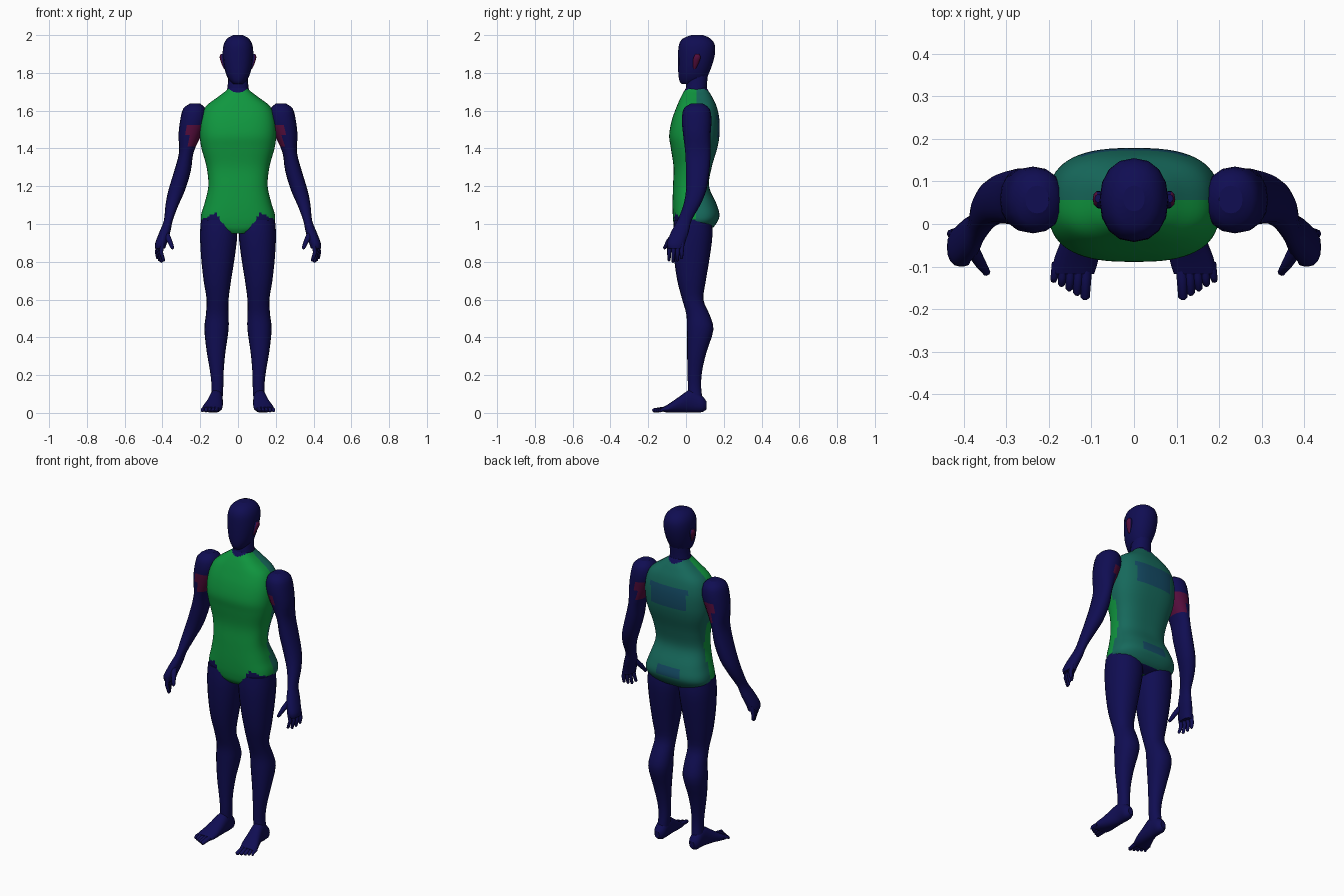
import bpy, bmesh
from math import sin, cos, pi, copysign
from mathutils import Vector

if "Cube" in bpy.data.objects:
    bpy.data.objects.remove(bpy.data.objects["Cube"])


def material(name, rgb):
    mat = bpy.data.materials.new(name)
    mat.use_nodes = True
    mat.diffuse_color = (*rgb, 1)
    mat.node_tree.nodes["Principled BSDF"].inputs["Base Color"].default_value = (*rgb, 1)
    return mat


MATERIALS = [
    material("navy", (.005, .004, .085)),
    material("green", (.005, .31, .05)),
    material("teal", (.008, .14, .105)),
    material("slate_blue", (.007, .07, .13)),
    material("maroon", (.09, .004, .045)),
]
NAVY, GREEN, TEAL, SLATE, MAROON = range(len(MATERIALS))


def smooth_rows(rows, steps):
    """Catmull-Rom interpolation between the given cross-sections."""
    out = []
    for i in range(len(rows) - 1):
        quad = [rows[max(i - 1, 0)], rows[i], rows[i + 1], rows[min(i + 2, len(rows) - 1)]]
        for k in range(steps):
            t = k / steps
            out.append([
                b + t * (c - a + t * (2 * a - 5 * b + 4 * c - d + t * (3 * (b - c) + d - a))) / 2
                for a, b, c, d in zip(*quad)])
    return out + [rows[-1]]


def skin_rings(bm, rings):
    """Join rings of points into a closed tube."""
    loops = [[bm.verts.new(p) for p in ring] for ring in rings]
    n = len(loops[0])
    for low, high in zip(loops, loops[1:]):
        for i in range(n):
            j = (i + 1) % n
            bm.faces.new((low[i], low[j], high[j], high[i]))
    bm.faces.new(loops[0])
    bm.faces.new(loops[-1])


def loft(bm, rows, side=1, sides=16, power=2.2, steps=3, along_y=False):
    """Each row is a position, an x range and a range on the remaining axis."""
    rings = []
    for t, x0, x1, b0, b1 in smooth_rows(rows, steps):
        ring = []
        for i in range(sides):
            c, s = cos(2 * pi * i / sides), sin(2 * pi * i / sides)
            x = (x0 + x1 + (x1 - x0) * copysign(abs(c) ** (2 / power), c)) / 2
            b = (b0 + b1 + (b1 - b0) * copysign(abs(s) ** (2 / power), s)) / 2
            ring.append((side * x, t, b) if along_y else (side * x, b, t))
        rings.append(ring)
    skin_rings(bm, rings)


def centred(rows):
    return [(z, -w, w, y0, y1) for z, w, y0, y1 in rows]


def digit(bm, points, radii, side):
    """Tapered finger or toe along a path."""
    pts = [Vector((side * x, y, z)) for x, y, z in points]
    # rounded tip
    heading = (pts[-1] - pts[-2]).normalized()
    pts.append(pts[-1] + heading * radii[-1] * .6)
    radii = [*radii, radii[-1] * .4]
    rings = []
    for i, p in enumerate(pts):
        d = (pts[min(i + 1, len(pts) - 1)] - pts[max(i - 1, 0)]).normalized()
        u = d.cross(Vector((1, 0, 0))).normalized()
        v = d.cross(u)
        rings.append([p + radii[i] * (u * cos(a * pi / 4) + v * sin(a * pi / 4))
                      for a in range(8)])
    skin_rings(bm, rings)


def finish(bm, name, rule=None):
    bmesh.ops.recalc_face_normals(bm, faces=bm.faces)
    bm.normal_update()
    for f in bm.faces:
        f.smooth = len(f.verts) == 4
        f.material_index = rule(f.calc_center_median(), f.normal) if rule else NAVY
    mesh = bpy.data.meshes.new(name)
    bm.to_mesh(mesh)
    bm.free()
    for mat in MATERIALS:
        mesh.materials.append(mat)
    bpy.context.collection.objects.link(bpy.data.objects.new(name, mesh))


# Torso: suit with green front, teal back and ragged hems
def torso_colour(c, n):
    x = abs(c.x)
    if c.y > .05:
        hem = .975
    elif x < .12:
        hem = .95 + max(0, x - .05) * 1.6
    else:
        hem = 1.06 - (x - .12) * .5
    neckline = 1.69 + min(x, .05) * .5
    if c.z < hem or c.z > neckline:
        return NAVY
    if c.y < .05:
        return GREEN
    upper_patch = x < .12 and 1.46 < c.z < 1.58
    lower_patch = x < .075 and 1.04 < c.z < 1.1
    return SLATE if n.y > .3 and (upper_patch or lower_patch) else TEAL


bm = bmesh.new()
loft(bm, centred([
    (.95, .06, -.045, .08), (.975, .15, -.06, .135), (1.01, .192, -.067, .165),
    (1.05, .195, -.07, .177), (1.11, .177, -.071, .16), (1.2, .157, -.069, .122),
    (1.3, .166, -.066, .136), (1.4, .193, -.08, .165), (1.47, .202, -.089, .177),
    (1.55, .198, -.075, .177), (1.62, .172, -.05, .163), (1.67, .11, -.028, .14),
    (1.7, .07, -.012, .122), (1.72, .05, .0, .11)]),
    sides=64, power=2.7, steps=5)
finish(bm, "torso", torso_colour)

# Head and neck
bm = bmesh.new()
loft(bm, centred([
    (1.74, .025, -.022, .08), (1.757, .043, -.034, .1), (1.79, .062, -.04, .118),
    (1.84, .075, -.042, .138), (1.9, .081, -.042, .153), (1.95, .076, -.037, .152),
    (1.983, .056, -.015, .128), (2.0, .025, .03, .09)]), sides=16)
finish(bm, "head")
bm = bmesh.new()
loft(bm, centred([(1.66, .068, -.006, .112), (1.73, .055, .0, .11), (1.82, .05, .01, .12)]))
finish(bm, "neck")

for side, label in ((1, "left"), (-1, "right")):
    # Ear
    bm = bmesh.new()
    loft(bm, [(1.82, .066, .074, .04, .05), (1.84, .066, .084, .036, .062),
              (1.88, .07, .097, .038, .078), (1.9, .074, .092, .05, .07)], side, sides=10)
    finish(bm, label + "_ear", lambda c, n: MAROON if n.x * side > .3 else NAVY)

    # Arm and palm, with a patch under the arm
    patch_edge = .24 if side > 0 else .265
    bm = bmesh.new()
    loft(bm, [
        (1.637, .2, .255, .025, .09), (1.61, .172, .29, -.012, .125),
        (1.55, .168, .306, -.022, .135), (1.47, .195, .315, -.015, .13),
        (1.38, .235, .312, -.004, .13), (1.28, .25, .338, .0, .124),
        (1.18, .28, .368, .0, .108), (1.1, .315, .384, -.014, .075),
        (1.02, .345, .392, -.045, .03), (.96, .358, .415, -.078, .015),
        (.9, .376, .438, -.1, -.005), (.87, .386, .438, -.094, -.012)], side)
    finish(bm, label + "_arm", lambda c, n: MAROON if 1.4 < c.z < 1.535
           and abs(c.x) < patch_edge else NAVY)

    # Fingers and thumb
    bm = bmesh.new()
    for i in range(4):
        y = -.087 + .022 * i
        tip = .8 + .007 * abs(i - 1) ** 1.5
        digit(bm, [(.4 + .006 * i, y, .9), (.408 + .007 * i, y - .002, .85),
                   (.393 + .011 * i, y - .003, tip)], [.013, .011, .008], side)
    digit(bm, [(.383, -.055, .95), (.362, -.09, .91), (.346, -.114, .872)],
          [.018, .014, .009], side)
    finish(bm, label + "_fingers")

    # Leg
    bm = bmesh.new()
    loft(bm, [
        (.07, .082, .145, .012, .088), (.14, .078, .14, .01, .08),
        (.22, .076, .148, .008, .085), (.32, .067, .165, .006, .108),
        (.44, .05, .178, .005, .145), (.52, .05, .17, .002, .125),
        (.6, .05, .166, -.02, .092), (.7, .037, .182, -.046, .105),
        (.82, .018, .195, -.063, .125), (.94, .004, .201, -.069, .14),
        (1.02, .01, .196, -.062, .135)], side, sides=20)
    finish(bm, label + "_leg")

    # Foot and toes
    bm = bmesh.new()
    loft(bm, [
        (.109, .1, .13, .02, .06), (.085, .082, .148, .004, .09),
        (.03, .08, .15, .002, .125), (-.03, .08, .168, .002, .09),
        (-.08, .083, .187, .002, .055), (-.118, .094, .194, .004, .032)],
        side, along_y=True)
    for i in range(5):
        x = .113 + .0185 * i
        r = .013 - .001 * i
        digit(bm, [(x - .003, -.09, .022), (x, -.125, .019),
                   (x + .002, -.172 + .01 * i, r)], [r, r, r * .85], side)
    finish(bm, label + "_foot")
